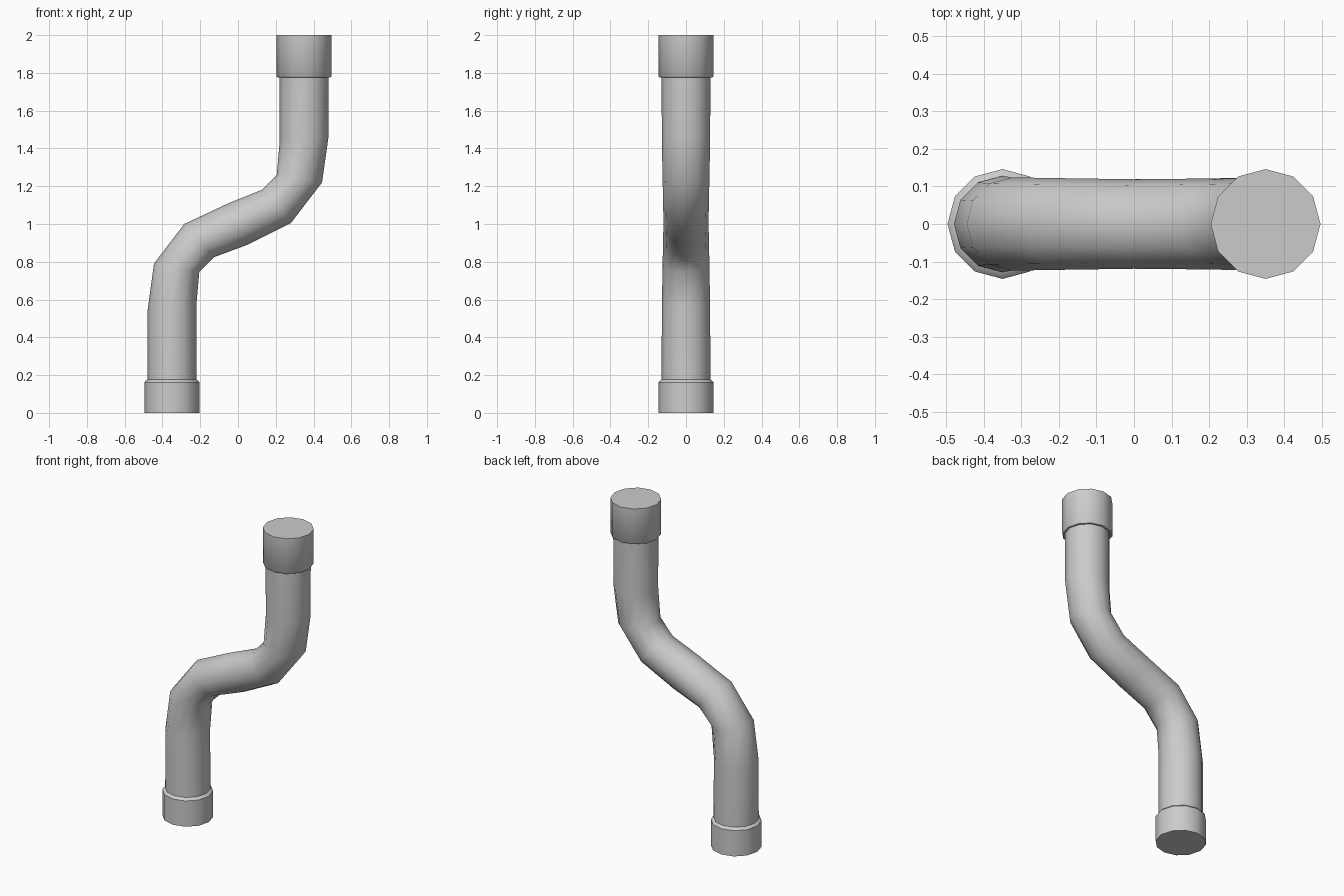
import bpy, bmesh, math

if "Cube" in bpy.data.objects:
    bpy.data.objects.remove(bpy.data.objects["Cube"])

SIDES = 12


def loft(name, rings, cap_start=False, cap_end=False):
    """Skin rings given as (left x, left z, right x, right z, half depth)."""
    bm = bmesh.new()
    loops = []
    for lx, lz, rx, rz, depth in rings:
        loop = []
        for i in range(SIDES):
            a = 2 * math.pi * i / SIDES
            t = (1 + math.cos(a)) / 2
            loop.append(bm.verts.new((lx + (rx - lx) * t, depth * math.sin(a), lz + (rz - lz) * t)))
        loops.append(loop)
    for low, high in zip(loops, loops[1:]):
        for i in range(SIDES):
            j = (i + 1) % SIDES
            bm.faces.new((low[i], low[j], high[j], high[i]))
    if cap_start:
        bm.faces.new(loops[0][::-1])
    if cap_end:
        bm.faces.new(loops[-1])
    bm.normal_update()
    mesh = bpy.data.meshes.new(name)
    bm.to_mesh(mesh)
    bm.free()
    obj = bpy.data.objects.new(name, mesh)
    bpy.context.collection.objects.link(obj)
    bpy.ops.object.select_all(action='DESELECT')
    obj.select_set(True)
    bpy.context.view_layer.objects.active = obj
    bpy.ops.object.shade_smooth_by_angle(angle=math.radians(40))
    return obj


def flat(cx, z, r):
    return (cx - r, z, cx + r, z, r)


# Bent pipe: straight legs joined by an S-bend in the x-z plane
loft("bent_pipe", [
    flat(-0.35, 0.176, 0.129),
    (-0.479, 0.54, -0.221, 0.565, 0.128),
    (-0.445, 0.79, -0.205, 0.745, 0.124),
    (-0.285, 1.00, -0.125, 0.825, 0.122),
    (-0.05, 1.11, 0.05, 0.89, 0.119),
    (0.125, 1.18, 0.28, 1.005, 0.121),
    (0.205, 1.26, 0.445, 1.22, 0.124),
    (0.221, 1.44, 0.479, 1.46, 0.128),
    flat(0.35, 1.776, 0.129),
])

# Collars: wider sleeves with a narrow bevelled lip towards the pipe
loft("lower_collar", [
    flat(-0.35, 0.0, 0.146), flat(-0.35, 0.162, 0.146),
    flat(-0.35, 0.171, 0.138), flat(-0.35, 0.176, 0.129),
], cap_start=True)
loft("upper_collar", [
    flat(0.35, 1.776, 0.129), flat(0.35, 1.776, 0.140),
    flat(0.35, 1.783, 0.146), flat(0.35, 2.0, 0.146),
], cap_end=True)
